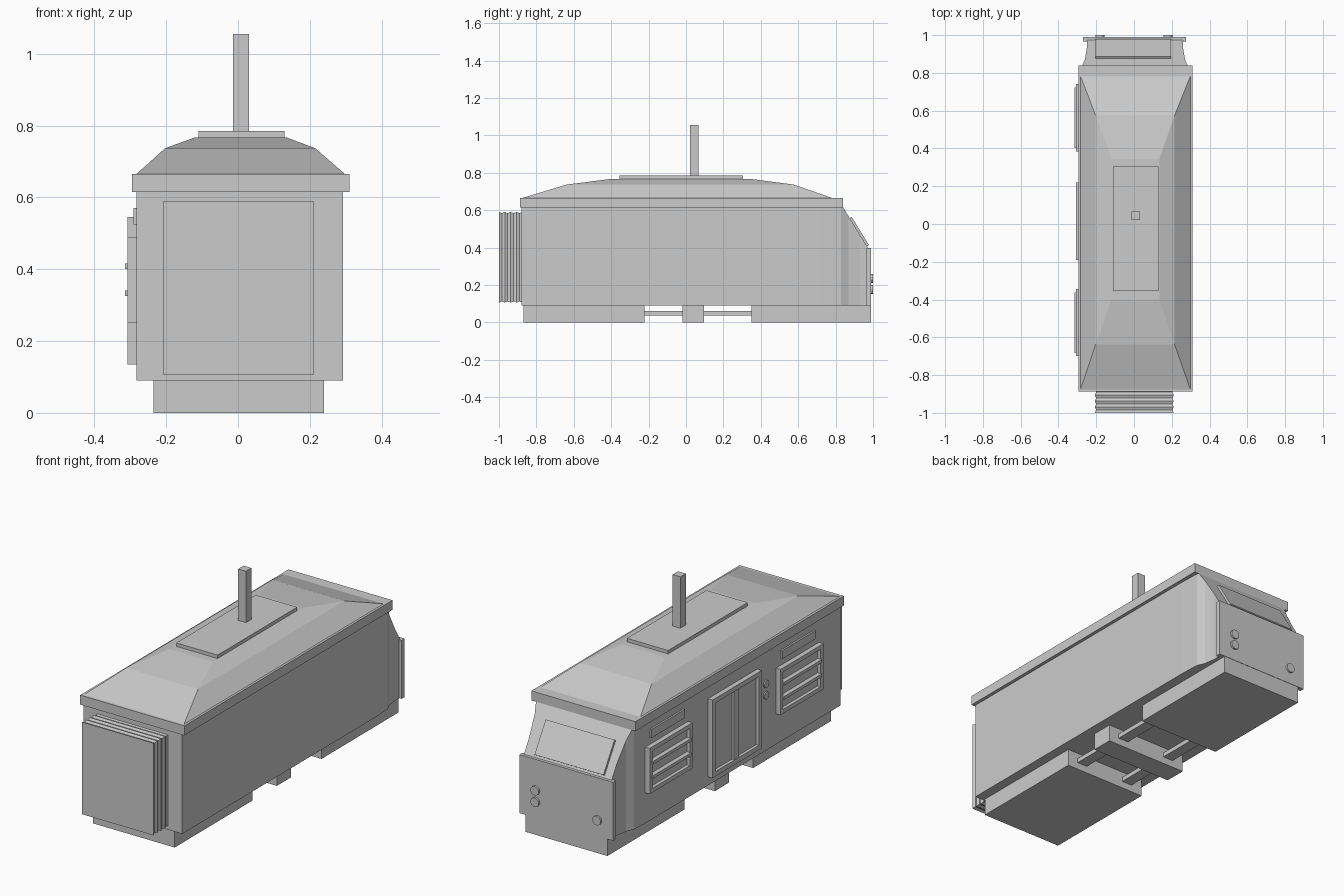
import bpy, bmesh, math
from mathutils import Vector

if "Cube" in bpy.data.objects:
    bpy.data.objects.remove(bpy.data.objects["Cube"])


def finish(bm, name):
    bmesh.ops.recalc_face_normals(bm, faces=bm.faces[:])
    me = bpy.data.meshes.new(name)
    bm.to_mesh(me)
    bm.free()
    ob = bpy.data.objects.new(name, me)
    bpy.context.collection.objects.link(ob)
    return ob


def boxes(name, *spans):
    """One object from boxes given as (x0, x1, y0, y1, z0, z1)."""
    bm = bmesh.new()
    for x0, x1, y0, y1, z0, z1 in spans:
        for v in bmesh.ops.create_cube(bm, size=1)["verts"]:
            v.co = Vector((x1 if v.co.x > 0 else x0,
                           y1 if v.co.y > 0 else y0,
                           z1 if v.co.z > 0 else z0))
    return finish(bm, name)


def loft(name, rings):
    """Capped skin through a list of rings with equal point counts."""
    bm = bmesh.new()
    loops = [[bm.verts.new(p) for p in r] for r in rings]
    n = len(loops[0])
    for a, b in zip(loops, loops[1:]):
        for i in range(n):
            j = (i + 1) % n
            bm.faces.new((a[i], a[j], b[j], b[i]))
    bm.faces.new(loops[0])
    bm.faces.new(loops[-1])
    return finish(bm, name)


def disc(name, loc, axis, r, depth):
    bm = bmesh.new()
    bmesh.ops.create_cone(bm, cap_ends=True, segments=16, radius1=r, radius2=r, depth=depth)
    ob = finish(bm, name)
    ob.location = loc
    ob.rotation_euler = Vector(axis).to_track_quat('Z', 'Y').to_euler()


def frame_spans(x0, x1, y0, y1, z0, z1, t):
    return [(x0, x1, y0, y1, z0, z0 + t), (x0, x1, y0, y1, z1 - t, z1),
            (x0, x1, y0, y0 + t, z0 + t, z1 - t), (x0, x1, y1 - t, y1, z0 + t, z1 - t)]


# Body: plan outline tapering to the nose, with the nose top sliced off at a slope
plan = [(0.292, -0.88), (0.292, 0.72), (0.288, 0.83), (0.270, 0.87), (0.260, 0.93), (0.260, 0.975)]
plan = plan + [(0.01 - x, y) for x, y in reversed(plan)]
body = loft("body", [[(x, y, z) for x, y in plan] for z in (0.09, 0.62)])
bm = bmesh.new()
bm.from_mesh(body.data)
normal = Vector((0, 0.22, 0.135)).normalized()
bmesh.ops.bisect_plane(bm, geom=bm.verts[:] + bm.edges[:] + bm.faces[:],
                       plane_co=(0, 0.84, 0.615), plane_no=normal, clear_outer=True)
bmesh.ops.holes_fill(bm, edges=[e for e in bm.edges if e.is_boundary])
bmesh.ops.recalc_face_normals(bm, faces=bm.faces[:])
bm.to_mesh(body.data)
bm.free()

# Windscreen lying on the slope
screen = boxes("windscreen", (-0.205, 0.195, -0.088, 0.088, -0.01, 0.012))
screen.location = (0, 0.922, 0.482)
screen.rotation_euler.x = -math.atan2(0.22, 0.135)

# Nose panel and lamps
boxes("nose_panel", (-0.27, 0.275, 0.965, 0.99, 0.09, 0.397))
for x, z in ((0.18, 0.235), (0.18, 0.175), (-0.18, 0.175)):
    disc("lamp", (x, 0.99, z), (0, 1, 0), 0.024, 0.02)

# Roof: eaves slab, two-stage hipped roof, top plate and pole
boxes("roof_slab", (-0.295, 0.31, -0.888, 0.84, 0.615, 0.665))
roof = []
for x0, x1, y0, y1, z in ((-0.283, 0.298, -0.875, 0.782, 0.665),
                          (-0.203, 0.215, -0.638, 0.575, 0.737),
                          (-0.12, 0.135, -0.40, 0.345, 0.767)):
    roof.append([(x0, y0, z), (x1, y0, z), (x1, y1, z), (x0, y1, z)])
loft("hipped_roof", roof)
boxes("roof_plate", (-0.11, 0.13, -0.355, 0.305, 0.76, 0.785))
boxes("roof_pole", (-0.014, 0.031, 0.022, 0.067, 0.78, 1.055))

# Folded gangway bellows at the front
rings = []
for i in range(9):
    d = 0 if i % 2 == 0 else 0.006
    y = -1.0 + 0.125 * i / 8
    rings.append([(-0.207 + d, y, 0.106 + d), (0.21 - d, y, 0.106 + d),
                  (0.21 - d, y, 0.59 - d), (-0.207 + d, y, 0.59 - d)])
loft("gangway_bellows", rings)

# Undercarriage: skirts, middle box, two rails
for name, y0, y1 in (("front_skirt", -0.868, -0.222), ("middle_box", -0.02, 0.096),
                     ("rear_skirt", 0.35, 0.988)):
    boxes(name, (-0.235, 0.24, y0, y1, 0, 0.095))
for x in (-0.14, 0.15):
    boxes("rail", (x - 0.03, x + 0.03, -0.23, 0.36, 0.037, 0.06))

# Left side: framed windows with two bars and a sign strip above each
for y0, y1 in ((-0.70, -0.345), (0.385, 0.74)):
    boxes("window_frame", *frame_spans(-0.308, -0.27, y0, y1, 0.25, 0.49, 0.022))
    boxes("window_bars", *[(-0.314, -0.27, y0 + 0.018, y1 - 0.018, z, z + 0.016)
                           for z in (0.325, 0.40)])
    boxes("window_pane", (-0.29, -0.27, y0 + 0.01, y1 - 0.01, 0.26, 0.48))
    boxes("side_strip", (-0.291, -0.27, y0 + 0.04, y1 - 0.04, 0.525, 0.57))

# Left side: double door and two buttons
boxes("door_frame", *frame_spans(-0.308, -0.27, -0.19, 0.22, 0.135, 0.545, 0.025),
      (-0.304, -0.27, -0.005, 0.035, 0.15, 0.53))
boxes("door_leaves", (-0.292, -0.27, -0.18, 0.21, 0.14, 0.54))
for z in (0.44, 0.38):
    disc("door_button", (-0.28, -0.26, z), (-1, 0, 0), 0.02, 0.016)
